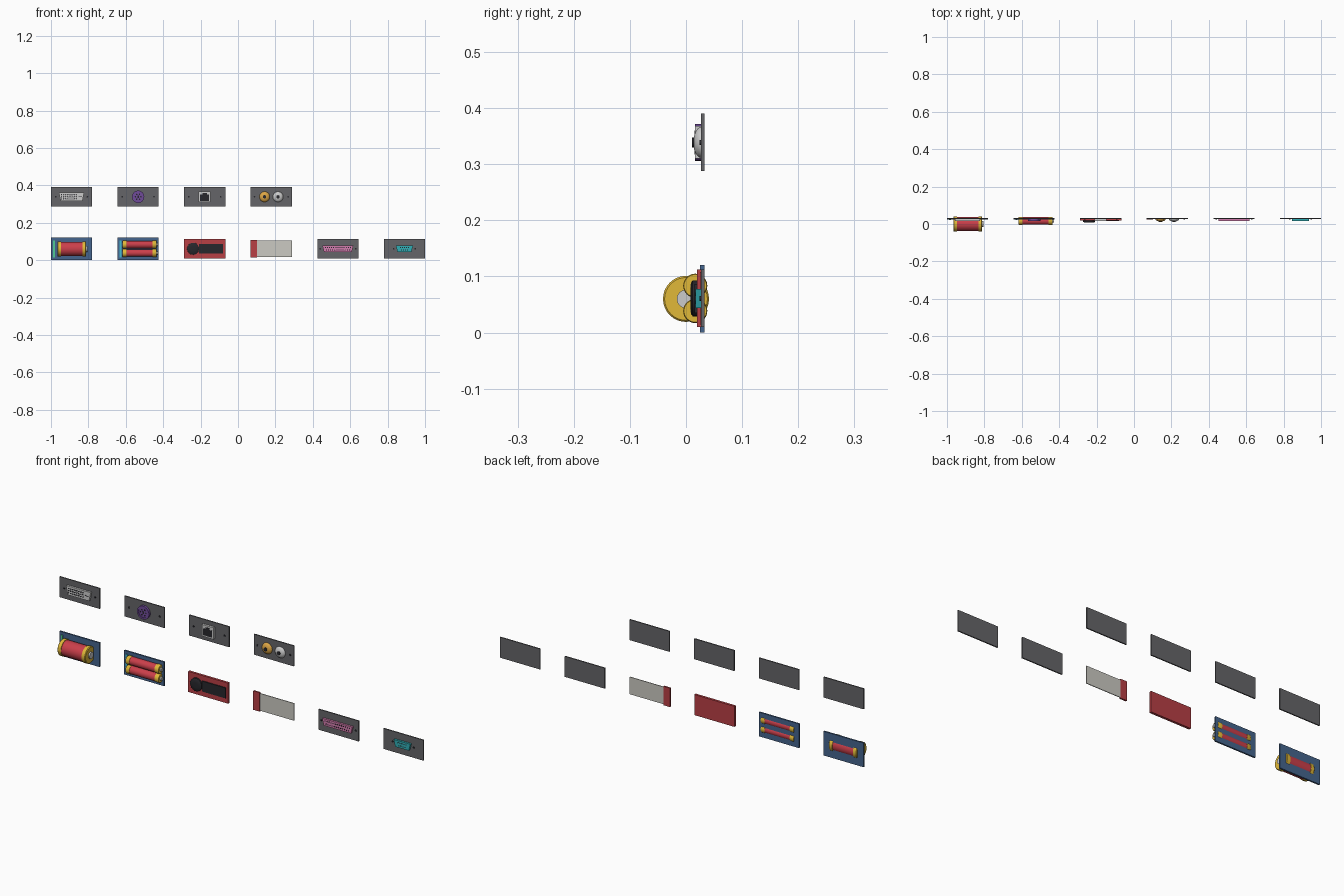
import bpy, bmesh, math
from mathutils import Matrix

if "Cube" in bpy.data.objects:
    bpy.data.objects.remove(bpy.data.objects["Cube"])

PITCH, Z_LOW, Z_HIGH = 0.356, 0.061, 0.339
col = lambda i: -0.89 + PITCH * i
mats = {}
COLOURS = dict(panel=(.13, .13, .14), blue=(.06, .13, .27), red=(.48, .05, .06), cell=(.6, .05, .07),
               yellow=(.75, .48, .04), dark=(.02, .02, .025), metal=(.6, .6, .6), card=(.6, .59, .54),
               pink=(.65, .2, .42), teal=(.03, .42, .46), purple=(.16, .07, .32), gold=(.72, .38, .06),
               green=(.08, .6, .3), cyan=(.05, .5, .65), white=(.75, .75, .72))


def finish(bm, name, colour, smooth=False):
    bmesh.ops.recalc_face_normals(bm, faces=bm.faces)
    me = bpy.data.meshes.new(name)
    bm.to_mesh(me)
    bm.free()
    ob = bpy.data.objects.new(name, me)
    bpy.context.collection.objects.link(ob)
    if colour not in mats:
        mats[colour] = bpy.data.materials.new(colour)
        mats[colour].diffuse_color = (*COLOURS[colour], 1)
    me.materials.append(mats[colour])
    if smooth:
        bpy.ops.object.select_all(action='DESELECT')
        ob.select_set(True)
        bpy.context.view_layer.objects.active = ob
        bpy.ops.object.shade_smooth_by_angle(angle=math.radians(35))
    return ob


def box(name, x, z, w, h, y0, y1, colour):
    bm = bmesh.new()
    bmesh.ops.create_cube(bm, size=1, matrix=Matrix.Translation((x, (y0 + y1) / 2, z))
                          @ Matrix.Diagonal((w, y1 - y0, h, 1)))
    return finish(bm, name, colour)


def lathe(name, origin, axis, profile, colour, n=32):
    """Spin (along, radius) points round the x or y axis."""
    bm = bmesh.new()
    rings = []
    for a, r in profile:
        ring = []
        for i in range(n):
            t = 2 * math.pi * i / n
            c, s = r * math.cos(t), r * math.sin(t)
            p = (a, c, s) if axis == 'x' else (c, a, s)
            ring.append(bm.verts.new([o + q for o, q in zip(origin, p)]))
        rings.append(ring)
    for a, b in zip(rings, rings[1:]):
        for i in range(n):
            bm.faces.new((a[i], a[(i + 1) % n], b[(i + 1) % n], b[i]))
    bm.faces.new(rings[0])
    bm.faces.new(rings[-1])
    return finish(bm, name, colour, True)


def disc(name, x, z, r, y0, y1, colour, n=32):
    return lathe(name, (x, 0, z), 'y', [(y1, r), (y0, r)], colour, n)


def d_shell(name, x, z, w, h, y0, y1, colour):
    # tapered connector body, wider at the top
    bm = bmesh.new()
    pts = [(-w/2, h/2), (w/2, h/2), (w/2 - .009, -h/2), (-w/2 + .009, -h/2)]
    f = bm.faces.new([bm.verts.new((x + a, y1, z + b)) for a, b in pts])
    ext = bmesh.ops.extrude_face_region(bm, geom=[f])
    for v in ext['geom']:
        if isinstance(v, bmesh.types.BMVert):
            v.co.y = y0
    if not f.is_valid or len(bm.faces) < 6:
        bmesh.ops.holes_fill(bm, edges=bm.edges)
    return finish(bm, name, colour)


def holes(name, x, z, count, step, y, r=.0032):
    for i in range(count):
        disc(f"{name}_{i}", x + (i - (count - 1) / 2) * step, z, r, y - .001, y + .002, 'dark', 8)


def plate(name, x, z):
    box(name, x, z, .22, .102, .027, .033, 'panel')


def screws(name, x, z, dx):
    for s in (-1, 1):
        disc(f"{name}_screw_{s}", x + s * dx, z, .0045, .0245, .028, 'dark', 12)


def cell(name, x, y, z, x0, x1, r, cap):
    # wrapped cell with yellow end caps and a contact nub
    o = (0, y, z)
    lathe(name + "_body", o, 'x', [(x0 + cap, r * .93), (x1 - cap, r * .93)], 'cell')
    lathe(name + "_cap_left", o, 'x', [(x0, r * .93), (x0 + .003, r), (x0 + cap, r)], 'yellow')
    lathe(name + "_cap_right", o, 'x', [(x1 - cap, r), (x1 - .003, r), (x1, r * .93)], 'yellow')
    lathe(name + "_nub", o, 'x', [(x1 - .002, r * .4), (x1 + .007, r * .4)], 'metal')


# battery boards
for i, c in ((0, 'green'), (1, 'cyan')):
    box(f"battery_board_{i}", col(i), .06, .22, .12, .025, .033, 'blue')
    box(f"charge_strip_{i}", col(i) - .094, .06, .01, .09, .021, .026, c)
cell("large_cell", 0, 0, .06, -.966, -.812, .041, .02)
for s in (-1, 1):
    cell(f"small_cell_{s}", 0, .0165, .061 + s * .0225, -.617, -.436, .0215, .021)

# red module with knob and dark screen
x = col(2)
box("red_module", x, Z_LOW, .22, .102, .02, .032, 'red')
box("module_screen", x + .034, Z_LOW, .13, .052, .015, .021, 'dark')
lathe("module_knob", (x - .062, 0, Z_LOW), 'y',
      [(.021, .032), (.012, .032), (.009, .028), (.008, .012)], 'dark')

# card with red edge
box("card", col(3) + .012, Z_LOW, .196, .086, .0275, .031, 'card')
box("card_edge", col(3) - .094, Z_LOW, .036, .094, .025, .033, 'red')

# wide and narrow two-row ports
for i, name, c, w, n in ((4, "wide_port", 'pink', .166, 13), (5, "narrow_port", 'teal', .092, 5)):
    plate(name + "_plate", col(i), Z_LOW)
    d_shell(name, col(i), Z_LOW, w, .034, .017, .028, c)
    holes(name + "_top_hole", col(i), Z_LOW + .007, n, .0112, .017)
    holes(name + "_low_hole", col(i), Z_LOW - .007, n - 1, .0112, .017)
    screws(name, col(i), Z_LOW, w / 2 + .012)

# upper row plates
for i, name in enumerate(("video", "round", "network", "audio")):
    plate(name + "_plate", col(i), Z_HIGH)

# video port
x = col(0)
d_shell("video_port", x, Z_HIGH, .135, .044, .017, .028, 'white')
for k in (-1, 0, 1):
    holes(f"video_hole_{k}", x - .014, Z_HIGH + k * .011, 8, .0112, .017, .0035)
box("video_slot", x + .047, Z_HIGH, .02, .004, .016, .019, 'dark')
screws("video", x, Z_HIGH, .085)

# round port: purple ring, dark socket, pin holes
x = col(1)
lathe("round_port_ring", (x, 0, Z_HIGH), 'y',
      [(.028, .033), (.016, .033), (.016, .025), (.021, .025)], 'purple')
disc("round_port_socket", x, Z_HIGH, .025, .0185, .022, 'purple')
for k in range(6):
    t = math.radians(-60 + 60 * k)
    disc(f"round_pin_{k}", x + .015 * math.cos(t), Z_HIGH + .015 * math.sin(t), .004, .0175, .02, 'dark', 8)
box("round_port_key", x, Z_HIGH, .007, .012, .0175, .02, 'dark')
screws("round", x, Z_HIGH, .085)

# network port: metal housing with stepped dark opening
x = col(2)
box("network_housing", x, Z_HIGH, .064, .058, .016, .028, 'metal')
box("network_opening", x, Z_HIGH - .005, .048, .034, .015, .018, 'dark')
box("network_notch", x, Z_HIGH + .016, .022, .01, .015, .018, 'dark')
screws("network", x, Z_HIGH, .085)

# audio jacks: domed collars
for dx, c in ((-.036, 'gold'), (.036, 'white')):
    o = (col(3) + dx, 0, Z_HIGH)
    prof = [(.028 - .015 * math.sin(a), .028 * math.cos(a))
            for a in (math.radians(d) for d in range(0, 76, 15))]
    lathe(f"audio_jack_{c}", o, 'y', prof, c)
    disc(f"audio_hole_{c}", o[0], Z_HIGH, .009, .0105, .02, 'dark', 20)
screws("audio", col(3), Z_HIGH, .09)

for m in bpy.data.materials:
    if m.users and not m.is_grease_pencil:
        m.use_nodes = True
        m.node_tree.nodes["Principled BSDF"].inputs["Base Color"].default_value = m.diffuse_color
